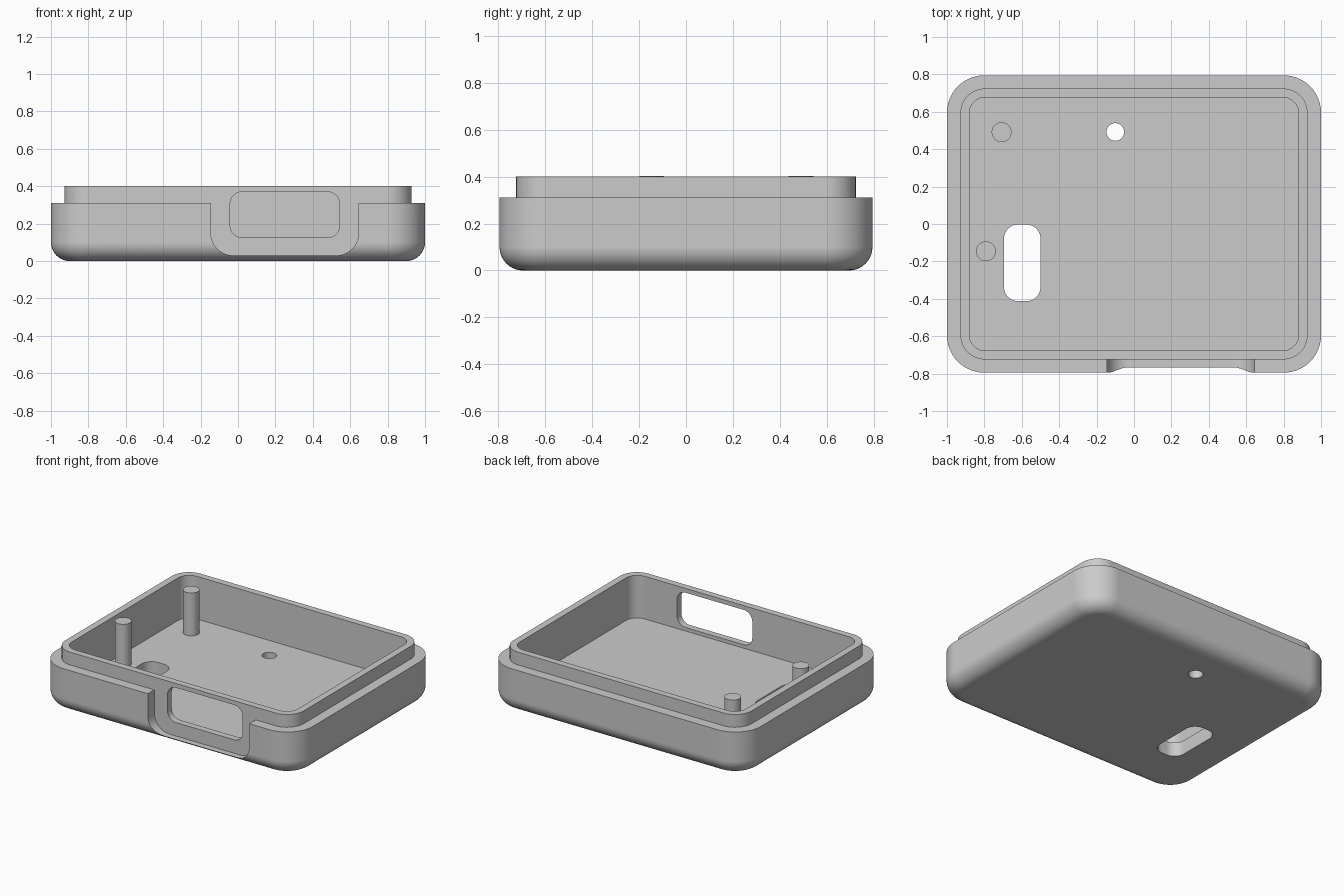
import bpy, bmesh, math
from mathutils import Vector

if "Cube" in bpy.data.objects:
    bpy.data.objects.remove(bpy.data.objects["Cube"])

grey = bpy.data.materials.new("light grey plastic")
grey.diffuse_color = (0.6, 0.6, 0.6, 1)
grey.use_nodes = True
grey.node_tree.nodes["Principled BSDF"].inputs["Base Color"].default_value = grey.diffuse_color


def rounded_rect(hx, hy, r, n=14):
    """Counter-clockwise outline, same point count for every size."""
    pts = []
    for k, (sx, sy) in enumerate([(1, 1), (-1, 1), (-1, -1), (1, -1)]):
        for i in range(n + 1):
            a = math.pi / 2 * (k + i / n)
            pts.append((sx * (hx - r) + r * math.cos(a), sy * (hy - r) + r * math.sin(a)))
    return pts


def loft(name, rings):
    """Skin a stack of outlines (points, z) and cap both ends."""
    bm = bmesh.new()
    loops = [[bm.verts.new((x, y, z)) for x, y in pts] for pts, z in rings]
    for a, b in zip(loops, loops[1:]):
        for i in range(len(a)):
            j = (i + 1) % len(a)
            bm.faces.new((a[i], a[j], b[j], b[i]))
    bm.faces.new(loops[0][::-1])
    bm.faces.new(loops[-1])
    bmesh.ops.recalc_face_normals(bm, faces=bm.faces)
    me = bpy.data.meshes.new(name)
    bm.to_mesh(me)
    bm.free()
    me.materials.append(grey)
    ob = bpy.data.objects.new(name, me)
    bpy.context.collection.objects.link(ob)
    return ob


def activate(ob):
    bpy.ops.object.select_all(action='DESELECT')
    ob.select_set(True)
    bpy.context.view_layer.objects.active = ob


def finish(ob):
    activate(ob)
    bpy.ops.object.shade_smooth_by_angle(angle=math.radians(30))
    mod = ob.modifiers.new("even_normals", 'WEIGHTED_NORMAL')
    mod.keep_sharp = True
    bpy.ops.object.modifier_apply(modifier=mod.name)


def cut(ob, cutter):
    mod = ob.modifiers.new("cut", 'BOOLEAN')
    mod.operation = 'DIFFERENCE'
    mod.solver = 'EXACT'
    mod.object = cutter
    activate(ob)
    bpy.ops.object.modifier_apply(modifier=mod.name)
    bpy.data.objects.remove(cutter)


def prism_z(name, x0, x1, y0, y1, r, z0, z1):
    cx, cy = (x0 + x1) / 2, (y0 + y1) / 2
    pts = [(x + cx, y + cy) for x, y in rounded_rect((x1 - x0) / 2, (y1 - y0) / 2, r)]
    return loft(name, [(pts, z0), (pts, z1)])


def prism_y(name, x0, x1, z0, z1, r, y0, y1):
    """Prism along y: build along z, then turn (x, y, z) into (x, -z, y)."""
    ob = prism_z(name, x0, x1, z0, z1, r, -y1, -y0)
    for v in ob.data.vertices:
        v.co = Vector((v.co.x, -v.co.z, v.co.y))
    return ob


# Case shell: rounded bottom edge, shoulder, raised lip, hollow inside
HX, HY, R, F = 1.0, 0.795, 0.2, 0.1
rings = []
for i in range(11):
    a = math.pi / 2 * i / 10
    d = F * (1 - math.sin(a))
    rings.append((rounded_rect(HX - d, HY - d, R - d), F * (1 - math.cos(a))))
LIP = rounded_rect(0.928, 0.724, 0.13)
CAVITY = rounded_rect(0.88, 0.677, 0.085)
rings += [(rounded_rect(HX, HY, R), 0.31), (LIP, 0.31), (LIP, 0.4),
          (CAVITY, 0.4), (CAVITY, 0.1)]
shell = loft("case_shell", rings)

# Front notch, front window, floor slot and floor hole
cut(shell, prism_y("notch_cutter", -0.145, 0.645, 0.03, 0.7, 0.12, -1.0, -0.7235))
cut(shell, prism_y("window_cutter", -0.042, 0.543, 0.125, 0.37, 0.065, -1.0, -0.6))
cut(shell, prism_z("slot_cutter", -0.695, -0.5, -0.412, -0.003, 0.075, -0.1, 0.2))
cut(shell, prism_z("hole_cutter", -0.147, -0.053, 0.445, 0.539, 0.0469, -0.1, 0.2))
finish(shell)

# Two round posts standing on the floor
for name, x, y in [("rear_post", -0.708, 0.491), ("side_post", -0.792, -0.146)]:
    finish(prism_z(name, x - 0.053, x + 0.053, y - 0.053, y + 0.053, 0.0529, 0.095, 0.402))
